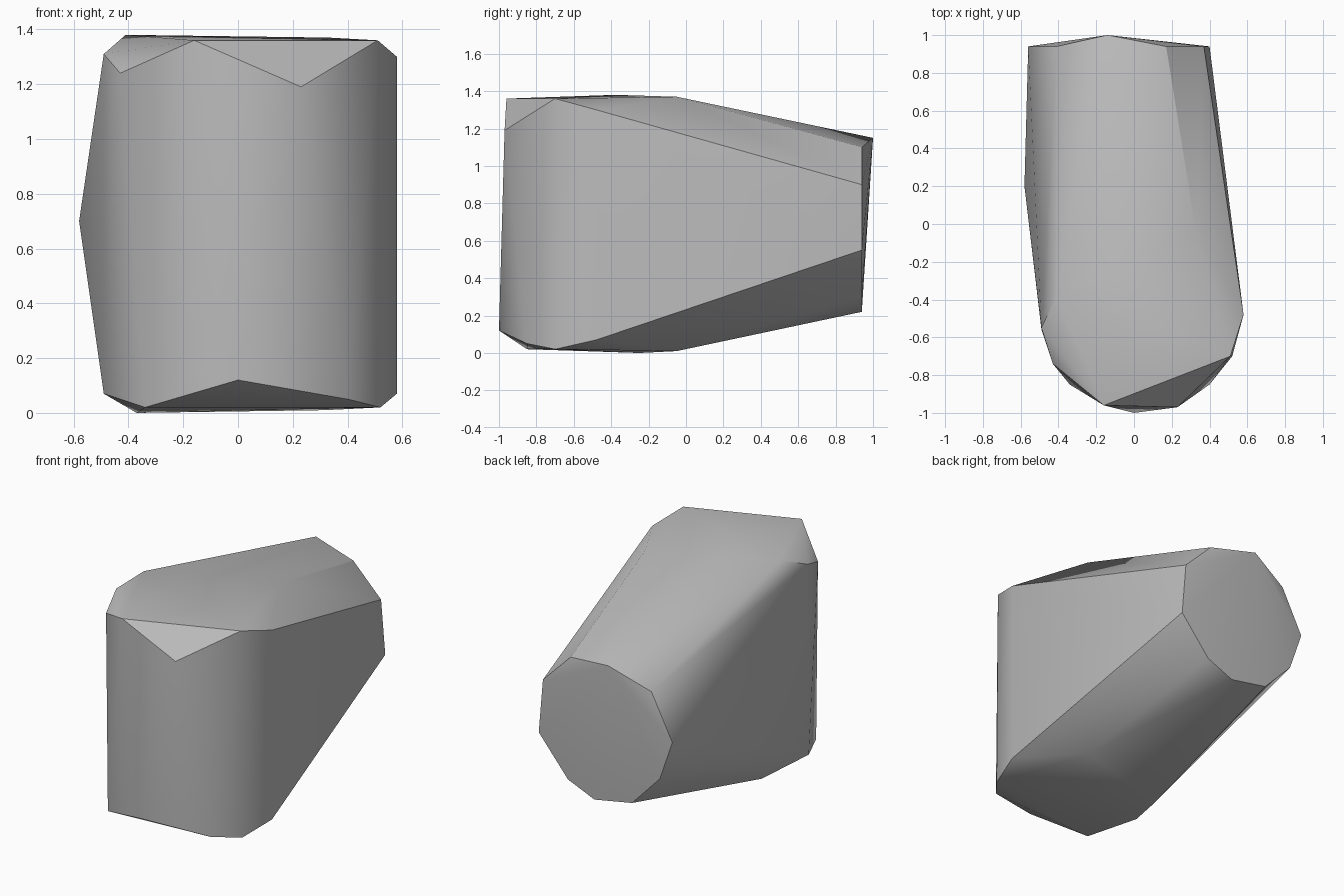
import bpy
import bmesh
import math

# Remove the default cube
default_cube = bpy.data.objects.get("Cube")
if default_cube:
    bpy.data.objects.remove(default_cube, do_unlink=True)


def make_material(name, colour):
    material = bpy.data.materials.new(name)
    material.use_nodes = True
    material.diffuse_color = colour
    shader = material.node_tree.nodes["Principled BSDF"]
    shader.inputs["Base Color"].default_value = colour
    return material


def make_hull(name, corners, material, sharp_angle):
    """Wrap a convex skin around the corners and shade it by angle."""
    bm = bmesh.new()
    for corner in corners:
        bm.verts.new(corner)
    result = bmesh.ops.convex_hull(bm, input=bm.verts[:])
    loose = {v for v in result["geom_interior"] + result["geom_unused"]
             if isinstance(v, bmesh.types.BMVert)}
    bmesh.ops.delete(bm, geom=list(loose), context="VERTS")
    bmesh.ops.recalc_face_normals(bm, faces=bm.faces[:])
    mesh = bpy.data.meshes.new(name)
    bm.to_mesh(mesh)
    bm.free()
    mesh.materials.append(material)
    obj = bpy.data.objects.new(name, mesh)
    bpy.context.collection.objects.link(obj)
    bpy.ops.object.select_all(action="DESELECT")
    obj.select_set(True)
    bpy.context.view_layer.objects.active = obj
    bpy.ops.object.shade_smooth_by_angle(angle=math.radians(sharp_angle))
    return obj


# Flat rounded end at the back: x and z around its rim, plus the raised tip
BACK_Y = 0.94
back_rim = [(0.17, 1.1), (0.37, 0.9), (0.4, 0.55), (0.19, 0.3), (0, 0.22),
            (-0.27, 0.27), (-0.47, 0.48), (-0.56, 0.74), (-0.41, 1.03)]
back_end = [(x, BACK_Y, z) for x, z in back_rim]
back_tip = [(-0.14, 1, 1.15)]

# Upper rim of the tall front block, with its clipped corners
top_rim = [(-0.41, -0.38, 1.38), (-0.49, -0.55, 1.31), (-0.43, -0.74, 1.24),
           (-0.16, -0.96, 1.36), (0.23, -0.97, 1.19), (0.51, -0.7, 1.36),
           (0.58, -0.48, 1.3), (0.33, -0.05, 1.37)]

# Lower rim of the front block
bottom_rim = [(-0.37, -0.25, 0), (-0.49, -0.56, 0.07), (-0.34, -0.85, 0.02),
              (0, -1, 0.12), (0.4, -0.85, 0.05), (0.52, -0.7, 0.02),
              (0.58, -0.48, 0.07), (0.32, -0.05, 0.01)]

# Slight bulge on the right side
side_bulge = [(-0.58, 0.2, 0.7)]

grey = make_material("plain grey", (0.5, 0.5, 0.5, 1))
make_hull("tapered_block",
          back_end + back_tip + top_rim + bottom_rim + side_bulge,
          grey, sharp_angle=30)
